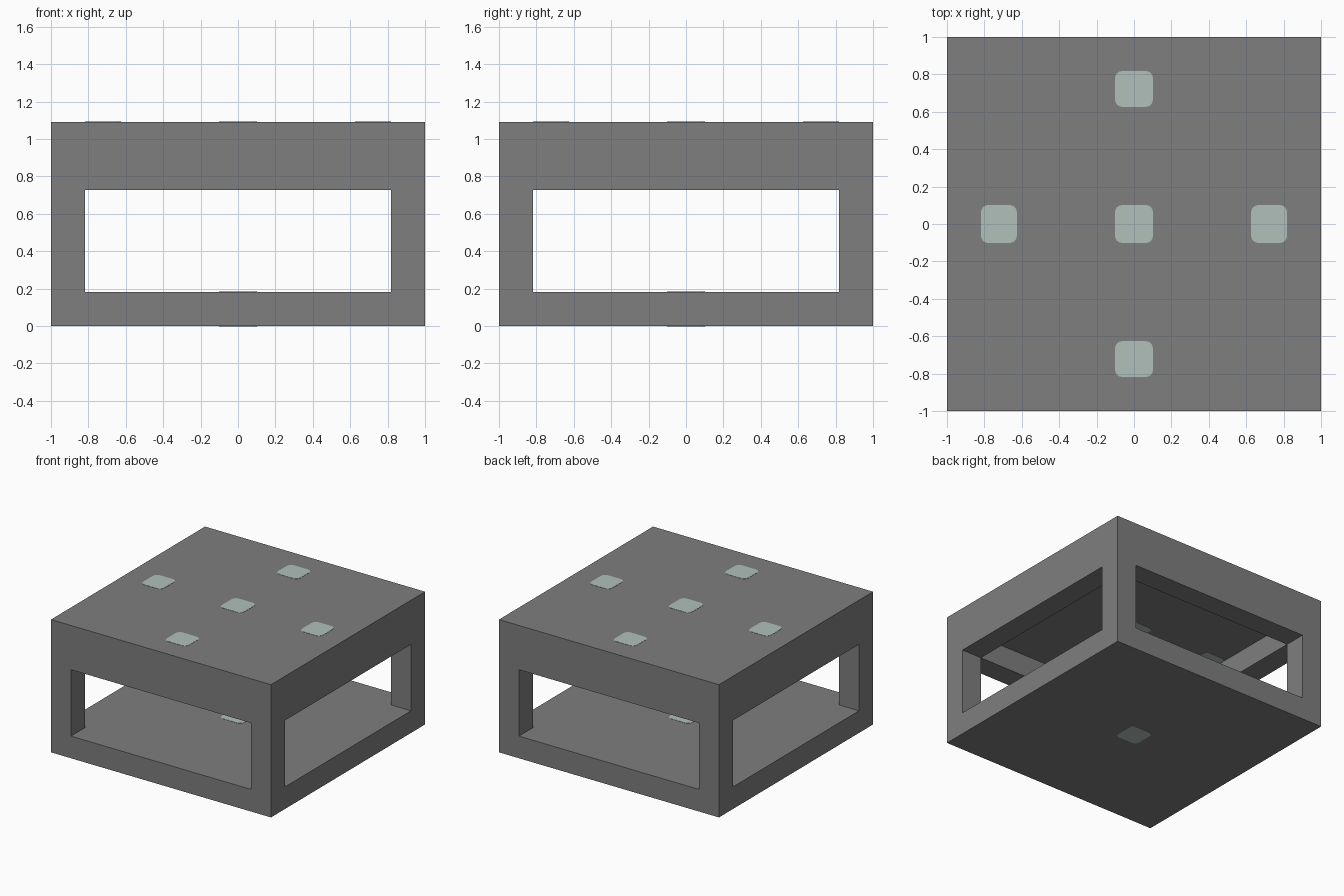
import bpy, bmesh
from mathutils import Matrix, Vector

U = 2 / 11            # module: thickness of posts, slabs and beams
HEIGHT = 6 * U
INNER = 1 - U         # half width between the posts


def material(name, rgb):
    mat = bpy.data.materials.new(name)
    mat.use_nodes = True
    mat.diffuse_color = (*rgb, 1)
    mat.node_tree.nodes["Principled BSDF"].inputs["Base Color"].default_value = (*rgb, 1)
    return mat


def box(name, half_x, half_y, z0, z1, mat=None, center=(0, 0), round_by=0):
    """Box between two heights, with optionally rounded upright edges."""
    bm = bmesh.new()
    place = Matrix.Translation(Vector((*center, (z0 + z1) / 2)))
    scale = Matrix.Diagonal((2 * half_x, 2 * half_y, z1 - z0, 1))
    bmesh.ops.create_cube(bm, size=1, matrix=place @ scale)
    if round_by:
        upright = [e for e in bm.edges
                   if abs(e.verts[0].co.z - e.verts[1].co.z) > (z1 - z0) / 2]
        bmesh.ops.bevel(bm, geom=upright, offset=round_by, segments=4,
                        profile=0.5, affect='EDGES')
    mesh = bpy.data.meshes.new(name)
    bm.to_mesh(mesh)
    bm.free()
    obj = bpy.data.objects.new(name, mesh)
    bpy.context.scene.collection.objects.link(obj)
    if mat:
        mesh.materials.append(mat)
    return obj


default = bpy.data.objects.get("Cube")
if default:
    bpy.data.objects.remove(default, do_unlink=True)

stone = material("stone grey", (0.21, 0.21, 0.21))
glow = material("pale green lamp", (0.44, 0.53, 0.49))

# Frame: solid block with openings through all sides and a recessed ceiling
frame = box("frame", 1, 1, 0, HEIGHT, stone)
cutters = [
    box("side_opening_cutter", 1.5, INNER, U, 4 * U),
    box("front_opening_cutter", INNER, 1.5, U, 4 * U),
    box("ceiling_recess_cutter", INNER, INNER, 3 * U, 5 * U),
]
bpy.context.view_layer.objects.active = frame
for cutter in cutters:
    cutter.hide_render = True
    cut = frame.modifiers.new(cutter.name, 'BOOLEAN')
    cut.operation = 'DIFFERENCE'
    cut.solver = 'EXACT'
    cut.object = cutter
    bpy.ops.object.modifier_apply(modifier=cut.name)
    bpy.data.objects.remove(cutter, do_unlink=True)

# Lamps: set through the slabs, just proud of both surfaces
LIP = 0.002
LAMP = 0.102
SHORT = 0.096
EDGE = INNER - SHORT


def lamp(name, x, y, z0):
    box(name, SHORT if x else LAMP, SHORT if y else LAMP,
        z0 - LIP, z0 + U + LIP, glow, (x, y), 0.04)


for name, x, y in (("centre", 0, 0), ("left", EDGE, 0), ("right", -EDGE, 0),
                   ("front", 0, -EDGE), ("back", 0, EDGE)):
    lamp("ceiling_lamp_" + name, x, y, 5 * U)

# Floor lamp stays on the ground plane at its underside
lamp("floor_lamp", 0, 0, 0)
